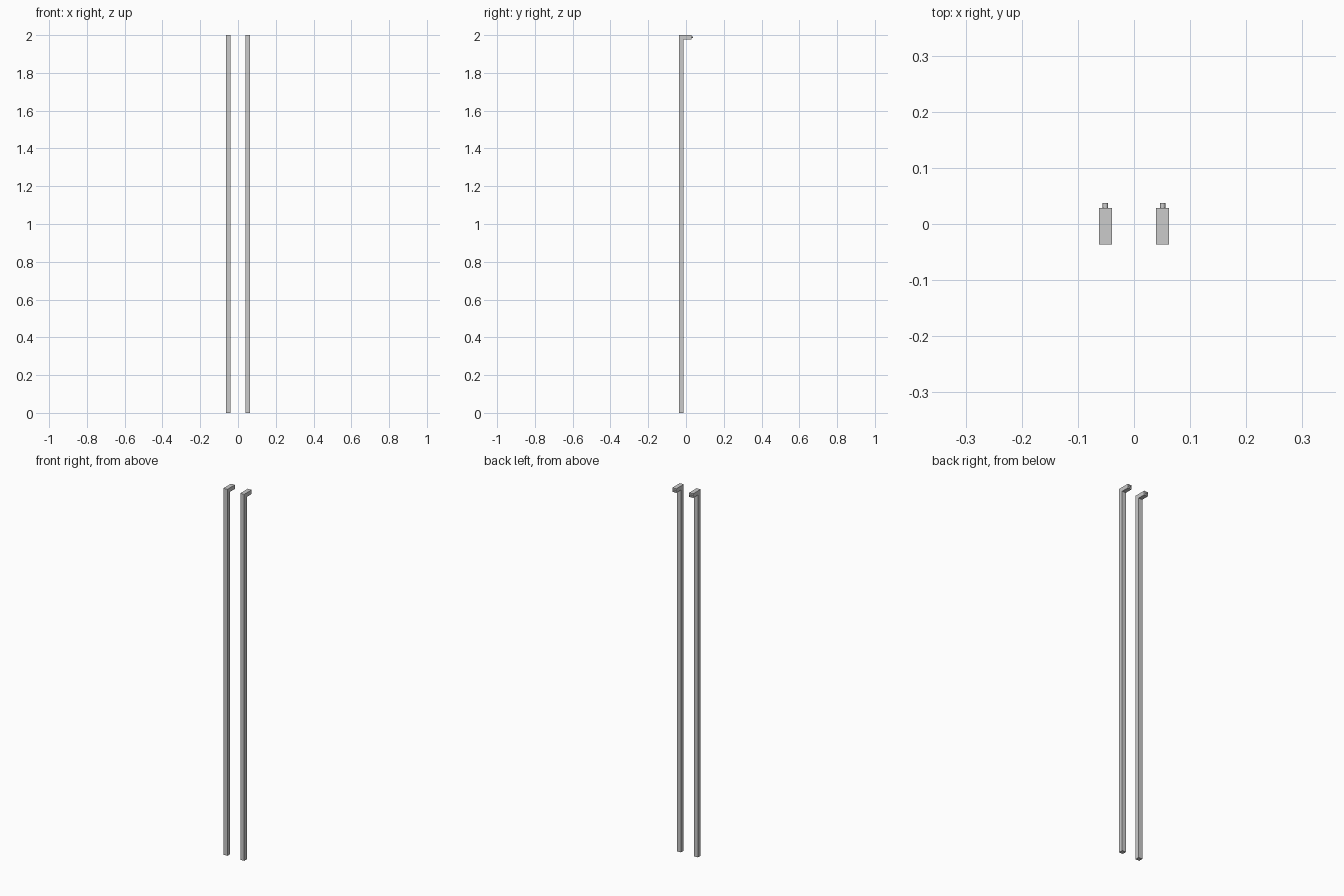
import bpy, bmesh, math
from mathutils import Matrix

if "Cube" in bpy.data.objects:
    bpy.data.objects.remove(bpy.data.objects["Cube"])

X = 0.051          # bar centre offset
W = 0.0235         # bar width
Y0, Y1, Y2 = -0.0362, 0.0285, 0.0372   # bar front, arm end, peg end
ARM = 0.0225       # arm height


def finish(bm, name):
    bmesh.ops.recalc_face_normals(bm, faces=bm.faces)
    mesh = bpy.data.meshes.new(name)
    bm.to_mesh(mesh)
    bm.free()
    obj = bpy.data.objects.new(name, mesh)
    bpy.context.collection.objects.link(obj)
    return obj


def handle_bar(name, x):
    # Inverted L side profile extruded across the width
    profile = [(Y0, 0), (Y0 + W, 0), (Y0 + W, 2 - ARM),
               (Y1, 2 - ARM), (Y1, 2), (Y0, 2)]
    bm = bmesh.new()
    face = bm.faces.new([bm.verts.new((x - W / 2, y, z)) for y, z in profile])
    ext = bmesh.ops.extrude_face_region(bm, geom=[face])
    verts = [v for v in ext["geom"] if isinstance(v, bmesh.types.BMVert)]
    bmesh.ops.translate(bm, verts=verts, vec=(W, 0, 0))
    return finish(bm, name)


def mounting_peg(name, x):
    # Small round peg on the back of the arm
    bm = bmesh.new()
    place = Matrix.Translation((x, (Y1 + Y2) / 2, 2 - ARM / 2))
    bmesh.ops.create_cone(bm, cap_ends=True, segments=16, radius1=0.0047,
                          radius2=0.0047, depth=Y2 - Y1,
                          matrix=place @ Matrix.Rotation(math.pi / 2, 4, 'X'))
    obj = finish(bm, name)
    for p in obj.data.polygons:
        p.use_smooth = len(p.vertices) == 4
    return obj


for side, s in (("left", -1), ("right", 1)):
    handle_bar(f"{side}_handle_bar", s * X)
    mounting_peg(f"{side}_mounting_peg", s * X)
